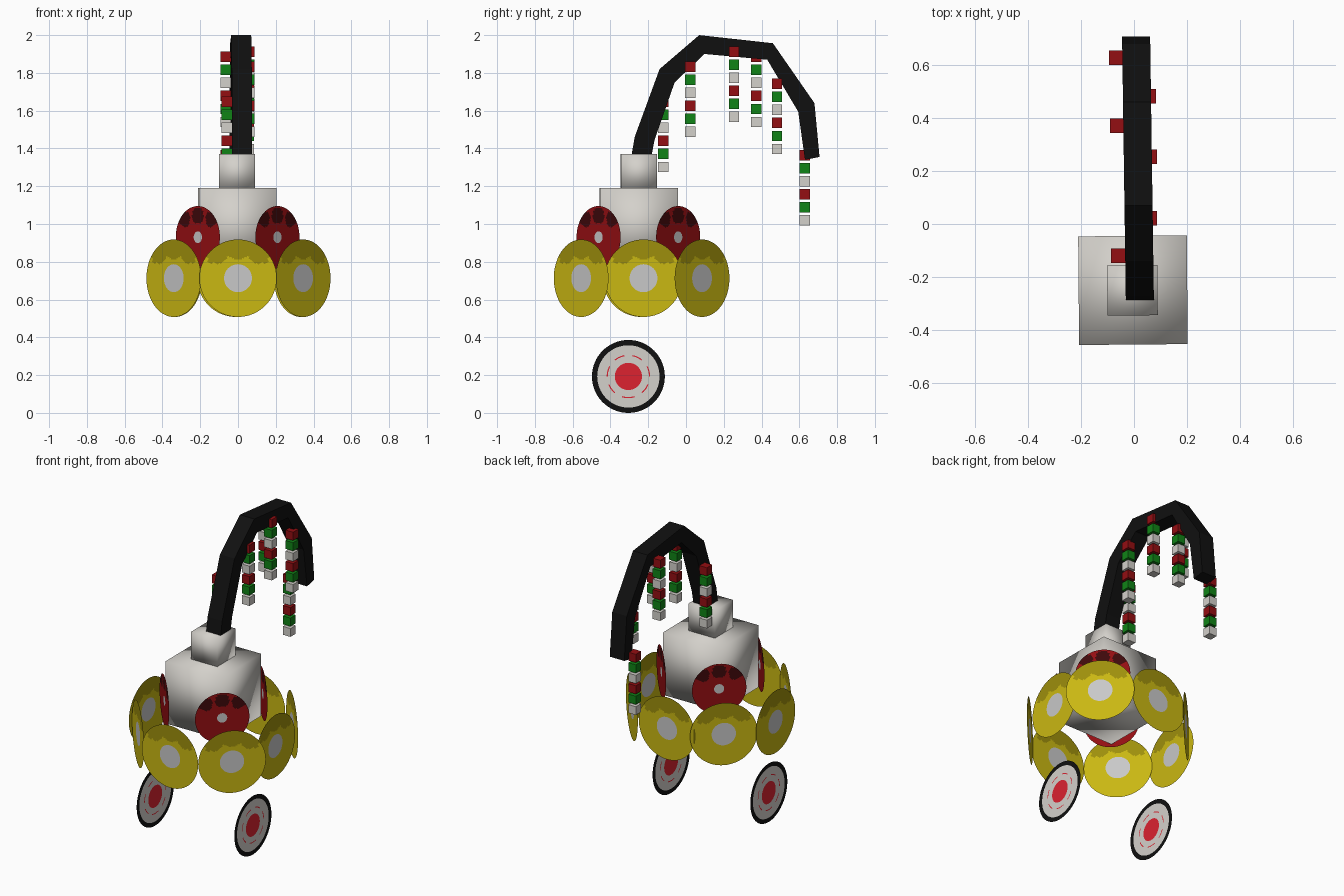
import bpy, bmesh, math

if "Cube" in bpy.data.objects:
    bpy.data.objects.remove(bpy.data.objects["Cube"])


def mat(name, r, g, b):
    m = bpy.data.materials.new(name)
    lin = [((c / 255 + 0.055) / 1.055) ** 2.4 if c > 10 else c / 255 / 12.92 for c in (r, g, b)]
    m.diffuse_color = (*lin, 1)
    m.use_nodes = True
    m.node_tree.nodes["Principled BSDF"].inputs["Base Color"].default_value = m.diffuse_color
    return m


WHITE = mat("off_white", 212, 209, 203)
GREY = mat("pale_grey", 200, 200, 200)
YELLOW = mat("yellow", 202, 184, 18)
OLIVE = mat("dark_yellow", 158, 143, 12)
RED = mat("deep_red", 148, 14, 18)
MAROON = mat("maroon", 62, 8, 10)
SCARLET = mat("scarlet", 220, 34, 48)
GREEN = mat("green", 16, 132, 22)
BLACK = mat("black", 16, 16, 16)


def make_object(name, bm, mats, loc=(0, 0, 0), yaw=0.0):
    me = bpy.data.meshes.new(name)
    bm.to_mesh(me)
    bm.free()
    for m in mats:
        me.materials.append(m)
    ob = bpy.data.objects.new(name, me)
    ob.location = loc
    ob.rotation_euler.z = yaw
    bpy.context.collection.objects.link(ob)
    return ob


def box(name, loc, size, m, yaw=0.0, smooth=False):
    bm = bmesh.new()
    bmesh.ops.create_cube(bm, size=size)
    for f in bm.faces:
        f.smooth = smooth
    return make_object(name, bm, [m], loc, yaw)


def disc(name, loc, yaw, radii, mats, rule, segs=64):
    """Upright flat disc facing -y, coloured by rule(u, v) on each face centre."""
    bm = bmesh.new()
    centre = bm.verts.new((0, 0, 0))
    rings = [[bm.verts.new((r * math.cos(2 * math.pi * i / segs), 0, r * math.sin(2 * math.pi * i / segs)))
              for i in range(segs)] for r in radii]
    for i in range(segs):
        j = (i + 1) % segs
        bm.faces.new((centre, rings[0][i], rings[0][j]))
        for a, b in zip(rings, rings[1:]):
            bm.faces.new((a[i], b[i], b[j], a[j]))
    for f in bm.faces:
        c = f.calc_center_median()
        f.material_index = rule(c.x, c.z)
    return make_object(name, bm, mats, loc, yaw)


def in_spots(u, v, spots, r):
    return any(math.hypot(u - a, v - b) < r for a, b in spots)


def steps(start, end, n):
    return [start + (end - start) * i / n for i in range(n + 1)]


# Body and neck cubes
box("body", (-0.004, -0.25, 0.985), 0.41, WHITE, math.radians(0.5), True)
box("neck", (-0.006, -0.25, 1.275), 0.19, WHITE, math.radians(0.5), True)


# Ring of yellow discs: pale hub, darker scallops along the top
def yellow_rule(u, v):
    if math.hypot(u, v) < 0.074:
        return 1
    return 2 if v > 0.155 or in_spots(u, v, ((0, 0.16), (-0.115, 0.14), (0.115, 0.14)), 0.062) else 0


ring = [(0, -0.708), (0.345, -0.555), (0.43, -0.225), (0.335, 0.085),
        (-0.01, 0.213), (-0.335, 0.085), (-0.488, -0.235), (-0.34, -0.555)]
for i, (x, y) in enumerate(ring):
    disc(f"yellow_disc_{i + 1}", (x, y, 0.713), i * math.pi / 4,
         [0.074] + steps(0.09, 0.205, 12), [YELLOW, GREY, OLIVE], yellow_rule)


# Red discs on the body corners: small hub, dark spots near the top
def red_rule(u, v):
    if math.hypot(u, v) < 0.031:
        return 1
    return 2 if in_spots(u, v, ((0, 0.115), (-0.1, 0.095), (0.1, 0.095)), 0.043) else 0


for i in range(4):
    yaw = math.pi / 4 + i * math.pi / 2
    x, y = math.sin(yaw) * 0.298, -math.cos(yaw) * 0.298
    disc(f"red_disc_{i + 1}", (x - 0.002, y - 0.252, 0.93), yaw,
         [0.031] + steps(0.045, 0.165, 12), [RED, GREY, MAROON], red_rule)


# Wheels: black tyre, white face, thin broken red ring, scarlet hub
def wheel_rule(u, v):
    r = math.hypot(u, v)
    if r < 0.072:
        return 1
    if 0.109 < r < 0.115:
        return 1 if math.sin(7 * math.atan2(v, u)) > -0.2 else 0
    return 2 if r > 0.165 else 0


for side, x, yaw in (("left", -0.39, -math.pi / 2), ("right", 0.322, math.pi / 2)):
    disc(f"{side}_wheel", (x, -0.305, 0.193), yaw, [0.072, 0.109, 0.115, 0.165, 0.193],
         [WHITE, SCARLET, BLACK], wheel_rule)

# Curved arm: square section swept along outer and inner profiles
outer = [(-.288, 1.365), (-.272, 1.46), (-.14, 1.82), (.07, 2.0), (.46, 1.957), (.68, 1.64), (.707, 1.355)]
inner = [(-.182, 1.365), (-.166, 1.447), (-.06, 1.75), (.098, 1.90), (.43, 1.87), (.594, 1.595), (.63, 1.34)]
bm = bmesh.new()
sections = []
for (yo, zo), (yi, zi) in zip(outer, inner):
    sections.append([bm.verts.new((0.018 - 0.0142 * y + s * 0.053, y, z))
                     for s, y, z in ((-1, yo, zo), (1, yo, zo), (1, yi, zi), (-1, yi, zi))])
for a, b in zip(sections, sections[1:]):
    for k in range(4):
        n = (k + 1) % 4
        bm.faces.new((a[k], a[n], b[n], b[k]))
bm.faces.new(sections[0])
bm.faces.new(sections[-1])
bmesh.ops.recalc_face_normals(bm, faces=bm.faces)
make_object("arm", bm, [BLACK])

# Hanging strands of small cubes: x, y, height of the lowest cube
strands = [(-0.06, -0.12, 1.302), (0.06, 0.022, 1.488), (0.06, 0.254, 1.567),
           (-0.064, 0.371, 1.54), (0.056, 0.482, 1.397), (-0.066, 0.628, 1.019)]
for i, (x, y, z) in enumerate(strands):
    for k in range(6):
        box(f"strand_{i + 1}_cube_{k + 1}", (x, y, z + 0.069 * k), 0.055, (WHITE, GREEN, RED)[k % 3])
